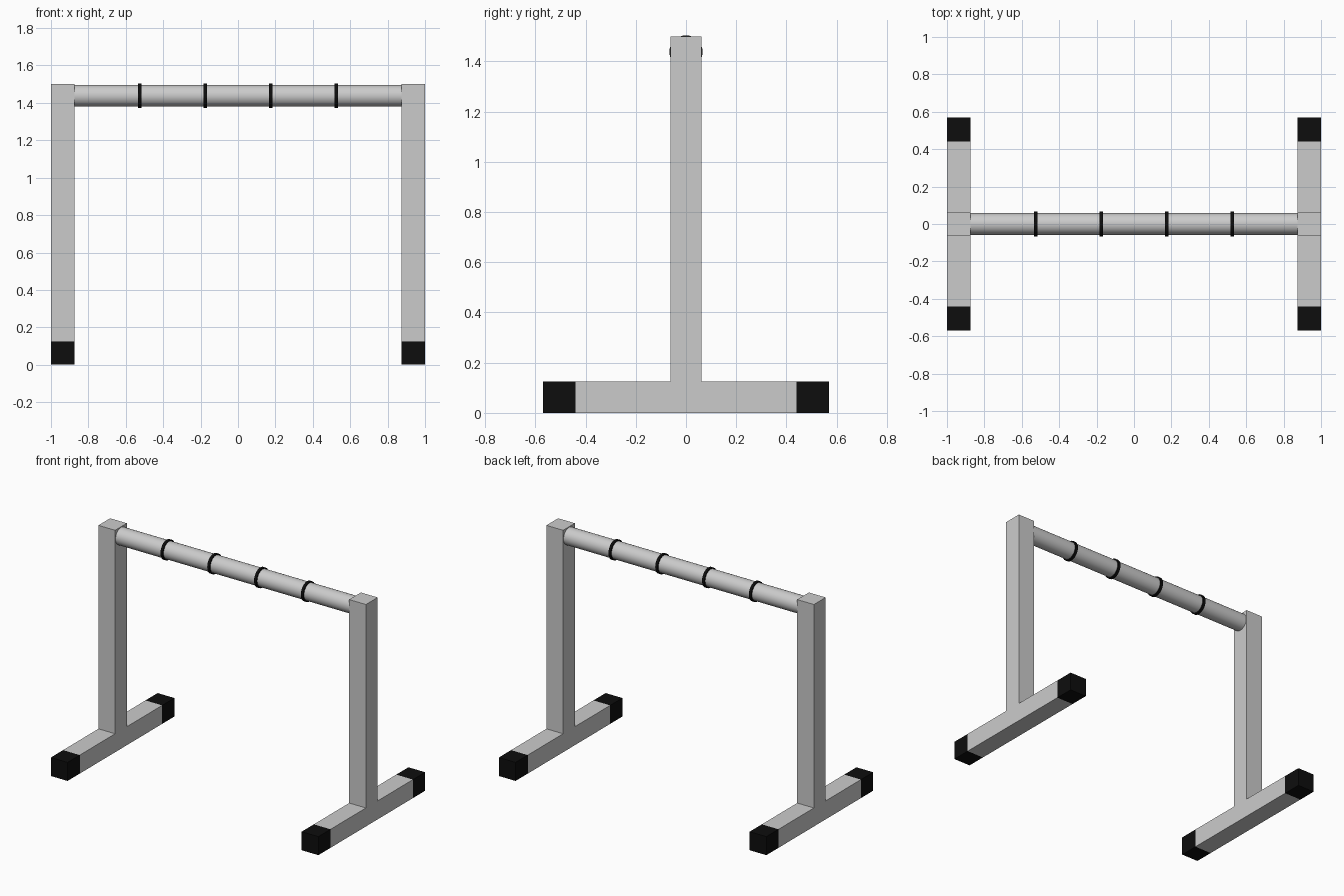
import bpy, bmesh
from math import pi
from mathutils import Matrix

if "Cube" in bpy.data.objects:
    bpy.data.objects.remove(bpy.data.objects["Cube"])

W = 0.125            # square tube width
HALF = W / 2
FOOT_Y = 0.44        # where the rubber feet start
END_Y = 0.57
BAR_Z = 1.438

black = bpy.data.materials.new("black_rubber")
black.diffuse_color = (0.004, 0.004, 0.004, 1)
black.use_nodes = True
black.node_tree.nodes["Principled BSDF"].inputs["Base Color"].default_value = black.diffuse_color


def make_object(name, bm, mat=None):
    bmesh.ops.recalc_face_normals(bm, faces=bm.faces)
    mesh = bpy.data.meshes.new(name)
    bm.to_mesh(mesh)
    bm.free()
    ob = bpy.data.objects.new(name, mesh)
    bpy.context.collection.objects.link(ob)
    if mat:
        mesh.materials.append(mat)
    return ob


def extrude_x(name, profile, x0, x1, mat=None):
    """Extrude a closed (y, z) profile along x."""
    bm = bmesh.new()
    face = bm.faces.new([bm.verts.new((x0, y, z)) for y, z in profile])
    ext = bmesh.ops.extrude_face_region(bm, geom=[face])
    verts = [g for g in ext["geom"] if isinstance(g, bmesh.types.BMVert)]
    bmesh.ops.translate(bm, verts=verts, vec=(x1 - x0, 0, 0))
    return make_object(name, bm, mat)


def rod_x(name, x, length, radius, mat=None):
    """Round rod lying along x, smooth with sharp rims."""
    bm = bmesh.new()
    bmesh.ops.create_cone(bm, cap_ends=True, segments=32, radius1=radius,
                          radius2=radius, depth=length,
                          matrix=Matrix.Translation((x, 0, BAR_Z)) @ Matrix.Rotation(pi / 2, 4, 'Y'))
    ob = make_object(name, bm, mat)
    bpy.ops.object.select_all(action='DESELECT')
    ob.select_set(True)
    bpy.context.view_layer.objects.active = ob
    bpy.ops.object.shade_smooth_by_angle(angle=pi / 6)
    return ob


# Upside-down T stands with a black foot at each end
stand = [(-FOOT_Y, 0), (FOOT_Y, 0), (FOOT_Y, W), (HALF, W), (HALF, 1.5),
         (-HALF, 1.5), (-HALF, W), (-FOOT_Y, W)]
for side, x0 in (("left", -1.0), ("right", 1.0 - W)):
    extrude_x(side + "_stand", stand, x0, x0 + W)
    for end, s in (("front", -1), ("back", 1)):
        foot = [(s * FOOT_Y, 0), (s * END_Y, 0), (s * END_Y, W), (s * FOOT_Y, W)]
        extrude_x(f"{side}_{end}_foot", foot, x0, x0 + W, black)

# Round crossbar between the posts
rod_x("crossbar", 0, 2 * (1 - W), 0.058)

# Four black bands around the bar
for i in range(4):
    rod_x(f"band_{i + 1}", -0.525 + 0.35 * i, 0.018, 0.066, black)
